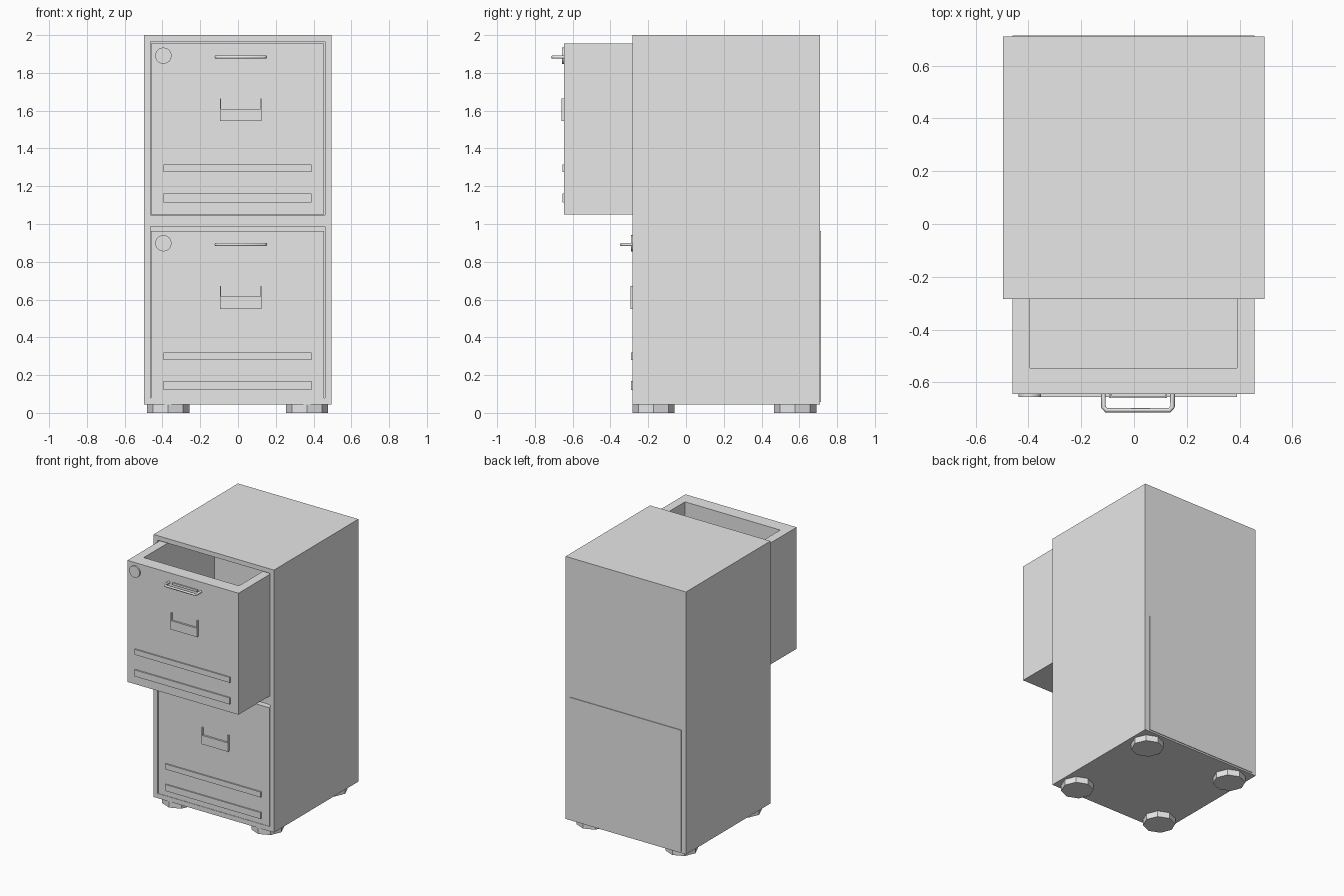
import bpy, bmesh, math
from mathutils import Matrix, Vector

cube = bpy.data.objects.get("Cube")
if cube:
    bpy.data.objects.remove(cube, do_unlink=True)

grey = bpy.data.materials.new("grey_metal")
grey.use_nodes = True
grey.diffuse_color = (0.8, 0.8, 0.8, 1)
grey.node_tree.nodes["Principled BSDF"].inputs["Base Color"].default_value = (0.8, 0.8, 0.8, 1)


def finish(name, bm):
    bmesh.ops.recalc_face_normals(bm, faces=bm.faces)
    mesh = bpy.data.meshes.new(name)
    bm.to_mesh(mesh)
    bm.free()
    mesh.materials.append(grey)
    obj = bpy.data.objects.new(name, mesh)
    bpy.context.collection.objects.link(obj)
    return obj


def add_box(bm, x, y, z):
    size = (x[1] - x[0], y[1] - y[0], z[1] - z[0])
    mid = Vector((sum(x), sum(y), sum(z))) / 2
    bmesh.ops.create_cube(bm, size=1, matrix=Matrix.Translation(mid) @ Matrix.Diagonal((*size, 1)))


def box(name, x, y, z):
    bm = bmesh.new()
    add_box(bm, x, y, z)
    return finish(name, bm)


def cylinder(name, centre, radius, depth, sides, axis="Z"):
    bm = bmesh.new()
    turn = Matrix.Rotation(math.pi / 2, 4, "X") if axis == "Y" else Matrix()
    bmesh.ops.create_cone(bm, cap_ends=True, segments=sides, radius1=radius, radius2=radius,
                          depth=depth, matrix=Matrix.Translation(centre) @ turn)
    return finish(name, bm)


def cut(obj, cutter):
    mod = obj.modifiers.new("cut", "BOOLEAN")
    mod.operation = "DIFFERENCE"
    mod.solver = "EXACT"
    mod.object = cutter
    cutter.hide_render = True
    cutter.hide_set(True)
    cutter.display_type = "WIRE"


def drawer(prefix, front, base):
    """Open-topped drawer and its front fittings; front is the face y, base the bottom z."""
    tray = box(prefix + "_drawer", (-0.46, 0.456), (front, front + 0.996), (base, base + 0.905))
    cut(tray, box(prefix + "_drawer_cutter", (-0.395, 0.39), (front + 0.1, front + 0.935),
                  (base + 0.065, base + 1)))

    # Raised strips low on the front
    for i, (low, high) in enumerate(((0.063, 0.111), (0.224, 0.264))):
        box(f"{prefix}_strip_{i + 1}", (-0.395, 0.39), (front - 0.01, front + 0.01),
            (base + low, base + high))

    # Label holder: a plate between two side prongs
    bm = bmesh.new()
    add_box(bm, (-0.095, 0.125), (front - 0.014, front + 0.01), (base + 0.494, base + 0.56))
    for x in (-0.095, 0.119):
        add_box(bm, (x, x + 0.006), (front - 0.014, front + 0.01), (base + 0.494, base + 0.615))
    finish(prefix + "_label_holder", bm)

    # Round lock
    cylinder(prefix + "_lock", (-0.395, front, base + 0.841), 0.043, 0.022, 24, "Y")

    # Bent rod handle
    curve = bpy.data.curves.new(prefix + "_handle", "CURVE")
    curve.dimensions = "3D"
    curve.bevel_depth = 0.009
    curve.bevel_resolution = 1
    curve.use_fill_caps = True
    path = [(-0.116, 0.01), (-0.116, -0.048), (-0.105, -0.061),
            (0.135, -0.061), (0.146, -0.048), (0.146, 0.01)]
    spline = curve.splines.new("POLY")
    spline.points.add(len(path) - 1)
    for point, (x, y) in zip(spline.points, path):
        point.co = (x, front + y, base + 0.834, 1)
    curve.materials.append(grey)
    bpy.context.collection.objects.link(bpy.data.objects.new(prefix + "_handle", curve))

    # Backing plate behind the handle
    box(prefix + "_handle_plate", (-0.085, 0.12), (front - 0.008, front + 0.01),
        (base + 0.826, base + 0.842))


# Cabinet shell with two drawer openings
shell = box("cabinet_shell", (-0.497, 0.495), (-0.284, 0.71), (0.045, 2))
for name, z in (("lower", (0.08, 0.987)), ("upper", (1.048, 1.966))):
    cut(shell, box(name + "_opening_cutter", (-0.463, 0.461), (-0.4, 0.68), z))

drawer("upper", -0.645, 1.05)
drawer("lower", -0.281, 0.057)

# Octagonal feet
for side, x in (("right", -0.37), ("left", 0.365)):
    for end, y in (("front", -0.172), ("back", 0.578)):
        cylinder(f"{end}_{side}_foot", (x, y, 0.025), 0.112, 0.05, 8)
